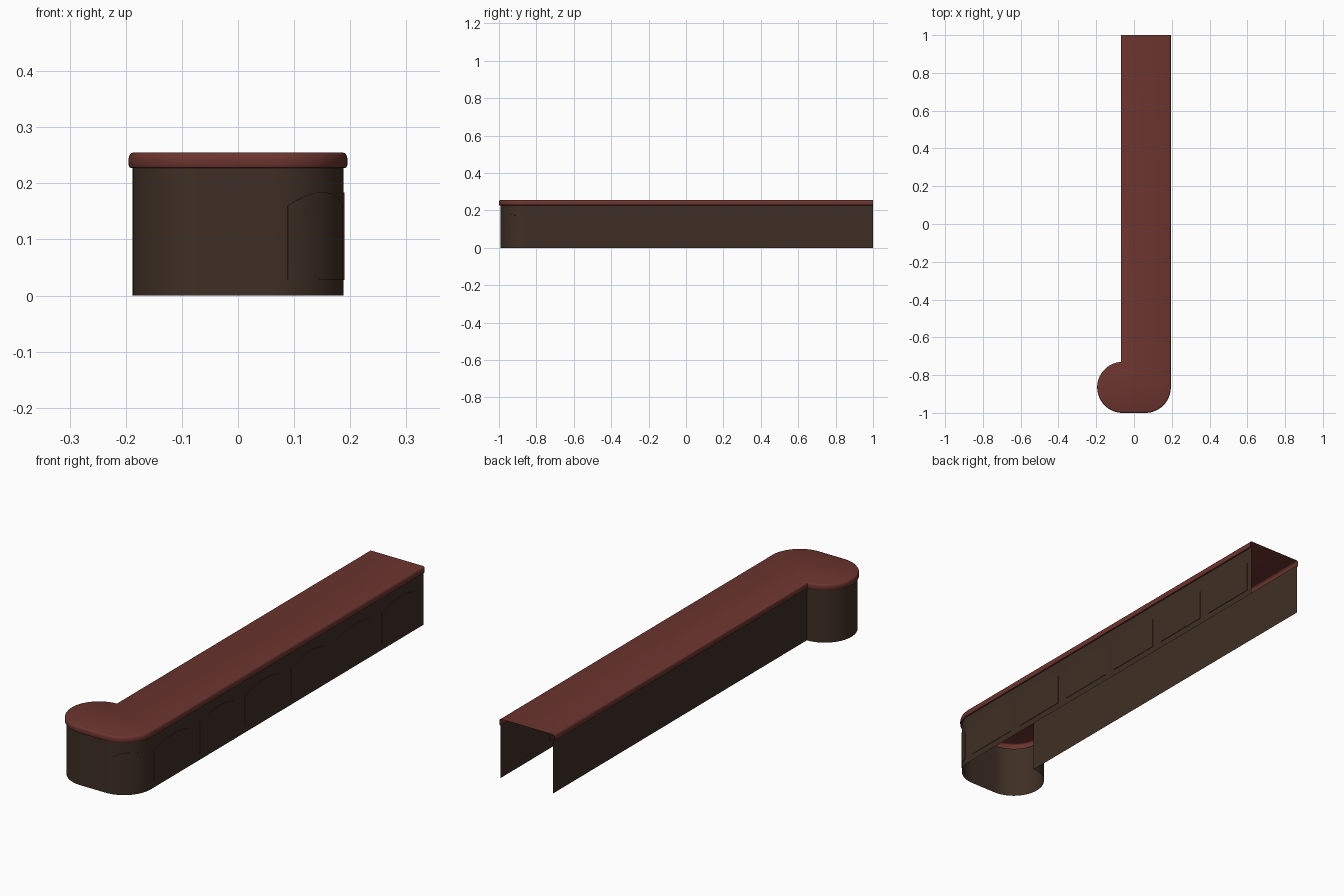
import bpy, bmesh, math

if "Cube" in bpy.data.objects:
    bpy.data.objects.remove(bpy.data.objects["Cube"])

R, CX, CY = 0.128, 0.06, -0.865   # corner radius and corner centres (+-CX, CY)


def material(name, color):
    m = bpy.data.materials.new(name)
    m.diffuse_color = (*color, 1)
    m.use_nodes = True
    m.node_tree.nodes["Principled BSDF"].inputs["Base Color"].default_value = m.diffuse_color
    return m


red_wood = material("red_wood", (0.150, 0.035, 0.028))
dark_wood = material("dark_wood", (0.048, 0.028, 0.018))


def plan(o):
    """Open outline of the counter grown by o, from right rear round to left rear."""
    r = R + o
    pts = [(CX + r, 1.0)]
    for i in range(17):
        a = -math.radians(90 * i / 16)
        pts.append((CX + r * math.cos(a), CY + r * math.sin(a)))
    back_x = -CX - 0.003 - o
    end = math.acos((back_x + CX) / r)
    for i in range(33):
        a = -math.pi / 2 - (1.5 * math.pi - end) * i / 32
        pts.append((-CX + r * math.cos(a), CY + r * math.sin(a)))
    # end angle equals the point where the round end meets the back wall
    a = math.pi - math.asin(min(1, math.sin(end)))
    pts.append((back_x, 1.0))
    return pts


def make(name, bm, mats):
    me = bpy.data.meshes.new(name)
    bm.to_mesh(me)
    bm.free()
    ob = bpy.data.objects.new(name, me)
    bpy.context.collection.objects.link(ob)
    for m in mats:
        me.materials.append(m)
    bpy.ops.object.select_all(action='DESELECT')
    ob.select_set(True)
    bpy.context.view_layer.objects.active = ob
    bpy.ops.object.shade_smooth_by_angle(angle=math.radians(35))
    return ob


def sheet(name, profile, mat, cap=False):
    """Sweep an (offset, z) profile along the plan, open at the rear."""
    bm = bmesh.new()
    rings = [[bm.verts.new((x, y, z)) for x, y in plan(o)] for o, z in profile]
    for a, b in zip(rings, rings[1:]):
        for i in range(len(a) - 1):
            bm.faces.new((a[i + 1], a[i], b[i], b[i + 1]))
    if cap:
        bm.faces.new(list(reversed(rings[-1])))
    return make(name, bm, [mat])


# Counter walls and rounded worktop
sheet("counter_walls", [(0, 0), (0, 0.23)], dark_wood)
sheet("counter_top", [(0, 0.227), (0.005, 0.228), (0.007, 0.232), (0.007, 0.244),
                      (0.0055, 0.250), (0.003, 0.2535), (-0.001, 0.255)], red_wood, True)


def panel(name, half, place):
    """Thin arched plate; place(u, depth) gives its x, y position."""
    n = 16
    bm = bmesh.new()

    def rows(d):
        low, high = [], []
        for i in range(n + 1):
            u = half * (2 * i / n - 1)
            x, y = place(u, d)
            low.append(bm.verts.new((x, y, 0.028)))
            high.append(bm.verts.new((x, y, 0.160 + 0.024 * (1 - (u / half) ** 2))))
        return low, high

    low, high = rows(0.002)
    low0, high0 = rows(-0.0005)
    for i in range(n):
        bm.faces.new((low[i], low[i + 1], high[i + 1], high[i]))
    front = low + high[::-1]
    back = low0 + high0[::-1]
    for i in range(len(front)):
        j = (i + 1) % len(front)
        f = bm.faces.new((front[j], front[i], back[i], back[j]))
        f.material_index = 1
    make(name, bm, [dark_wood, red_wood])


# Six panels on the long side, one wrapped round the corner
for k in range(6):
    yc = 0.845 - 0.312 * k
    panel(f"side_panel_{k + 1}", 0.1285, lambda u, d, yc=yc: (CX + R + d, yc + u))


def on_corner(u, d):
    a = -math.pi / 4 + u / R
    return CX + (R + d) * math.cos(a), CY + (R + d) * math.sin(a)


panel("corner_panel", 0.072, on_corner)
